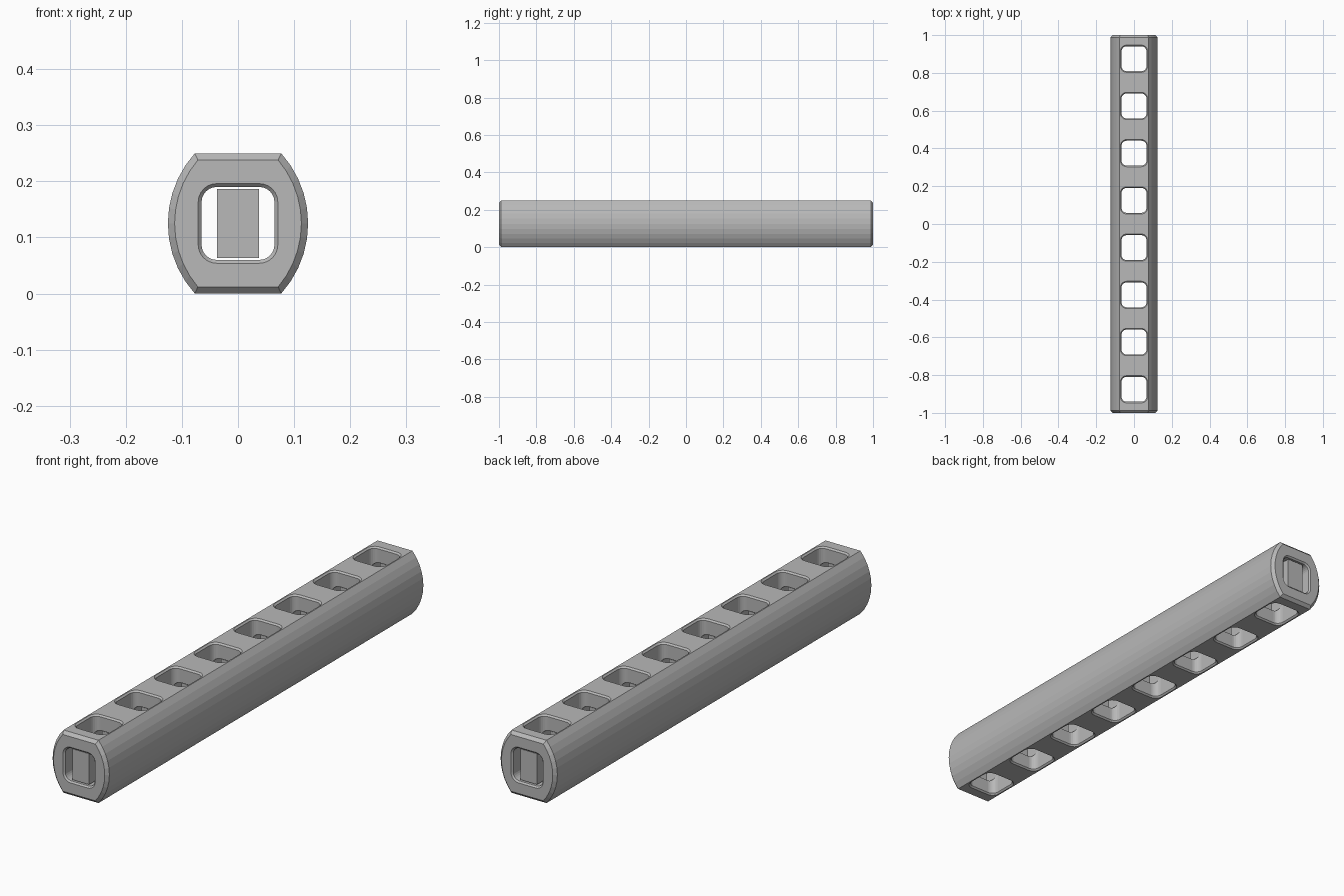
import bpy, bmesh, math

if "Cube" in bpy.data.objects:
    bpy.data.objects.remove(bpy.data.objects["Cube"])

LENGTH, HALF, FLAT = 2.0, 0.125, 0.077   # beam length, half height/width, half width of flats
MID = HALF                               # height of the beam axis
HOLE, CORNER, RIM = 0.065, 0.027, 0.006  # hole half width, corner radius, rim chamfer
BEVEL = 0.012                            # chamfer at beam ends
PITCH, COUNT = 0.25, 8

grey = bpy.data.materials.new("plain_grey")
grey.diffuse_color = (0.48, 0.48, 0.48, 1)
grey.use_nodes = True
grey.node_tree.nodes["Principled BSDF"].inputs["Base Color"].default_value = grey.diffuse_color


def loft(bm, rings):
    """Closed skin over a list of equally long rings of points."""
    loops = [[bm.verts.new(p) for p in ring] for ring in rings]
    n = len(loops[0])
    for a, b in zip(loops, loops[1:]):
        for i in range(n):
            j = (i + 1) % n
            bm.faces.new((a[i], a[j], b[j], b[i]))
    bm.faces.new(loops[0][::-1])
    bm.faces.new(loops[-1])


def finish(bm, name):
    bmesh.ops.recalc_face_normals(bm, faces=bm.faces)
    mesh = bpy.data.meshes.new(name)
    bm.to_mesh(mesh)
    bm.free()
    mesh.materials.append(grey)
    obj = bpy.data.objects.new(name, mesh)
    bpy.context.collection.objects.link(obj)
    return obj


def beam_profile(inset, steps=10):
    """Flat top and bottom, bulging arcs on both sides."""
    rise = HALF - FLAT
    radius = (rise ** 2 + HALF ** 2) / (2 * rise)
    centre = HALF - radius
    r, h = radius - inset, HALF - inset
    a = math.asin(h / r)
    right = []
    for i in range(steps + 1):
        t = -a + 2 * a * i / steps
        right.append((centre + r * math.cos(t), r * math.sin(t)))
    return right + [(-x, -z) for x, z in right]


def rounded_square(offset, half, steps=6):
    r, c = CORNER + offset, half - CORNER
    pts = []
    for k, (sx, sy) in enumerate(((1, 1), (-1, 1), (-1, -1), (1, -1))):
        for i in range(steps + 1):
            t = math.pi / 2 * (k + i / steps)
            pts.append((sx * c + r * math.cos(t), sy * c + r * math.sin(t)))
    return pts


def flared_hole(bm, reach, half, place):
    """Square tunnel whose mouths flare out at distance reach from its middle."""
    extra = 0.01
    rings = [(-reach - extra, RIM + extra), (-reach + RIM, 0),
             (reach - RIM, 0), (reach + extra, RIM + extra)]
    loft(bm, [[place(u, v, d) for u, v in rounded_square(o, half)] for d, o in rings])


def cut(target, cutter):
    cutter.hide_render = True
    mod = target.modifiers.new("cut", 'BOOLEAN')
    mod.operation = 'DIFFERENCE'
    mod.solver = 'EXACT'
    mod.object = cutter
    bpy.context.view_layer.objects.active = target
    bpy.ops.object.modifier_apply(modifier=mod.name)
    bpy.data.objects.remove(cutter)


# Beam with chamfered ends
end = LENGTH / 2
bm = bmesh.new()
sections = [(-end, BEVEL), (-end + BEVEL, 0), (end - BEVEL, 0), (end, BEVEL)]
loft(bm, [[(x, y, z + MID) for x, z in beam_profile(i)] for y, i in sections])
beam = finish(bm, "beam")

# Lengthwise tunnel
bm = bmesh.new()
flared_hole(bm, end, HOLE, lambda u, v, d: (u, d, v + MID))
cut(beam, finish(bm, "tunnel_cutter"))

# Row of upright holes
centres = [(i - (COUNT - 1) / 2) * PITCH for i in range(COUNT)]
bm = bmesh.new()
for c in centres:
    flared_hole(bm, HALF, HOLE + 0.001, lambda u, v, d: (u, v + c, d + MID))
cut(beam, finish(bm, "hole_cutter"))

# Loose support blocks inside the tunnel, one between each pair of holes and one at each end
edges = [-end - HOLE + 0.055] + centres + [end + HOLE - 0.055]
for i, (a, b) in enumerate(zip(edges, edges[1:])):
    y0, y1 = a + HOLE + 0.006, b - HOLE - 0.006
    if i == 0:
        y0 = -end + 0.01
    if i == COUNT:
        y1 = end - 0.01
    bm = bmesh.new()
    w, h = 0.037, 0.0615
    loft(bm, [[(x, y, z + MID) for x, z in ((-w, -h), (w, -h), (w, h), (-w, h))]
              for y in (y0, y1)])
    finish(bm, "support_block_%d" % (i + 1))
